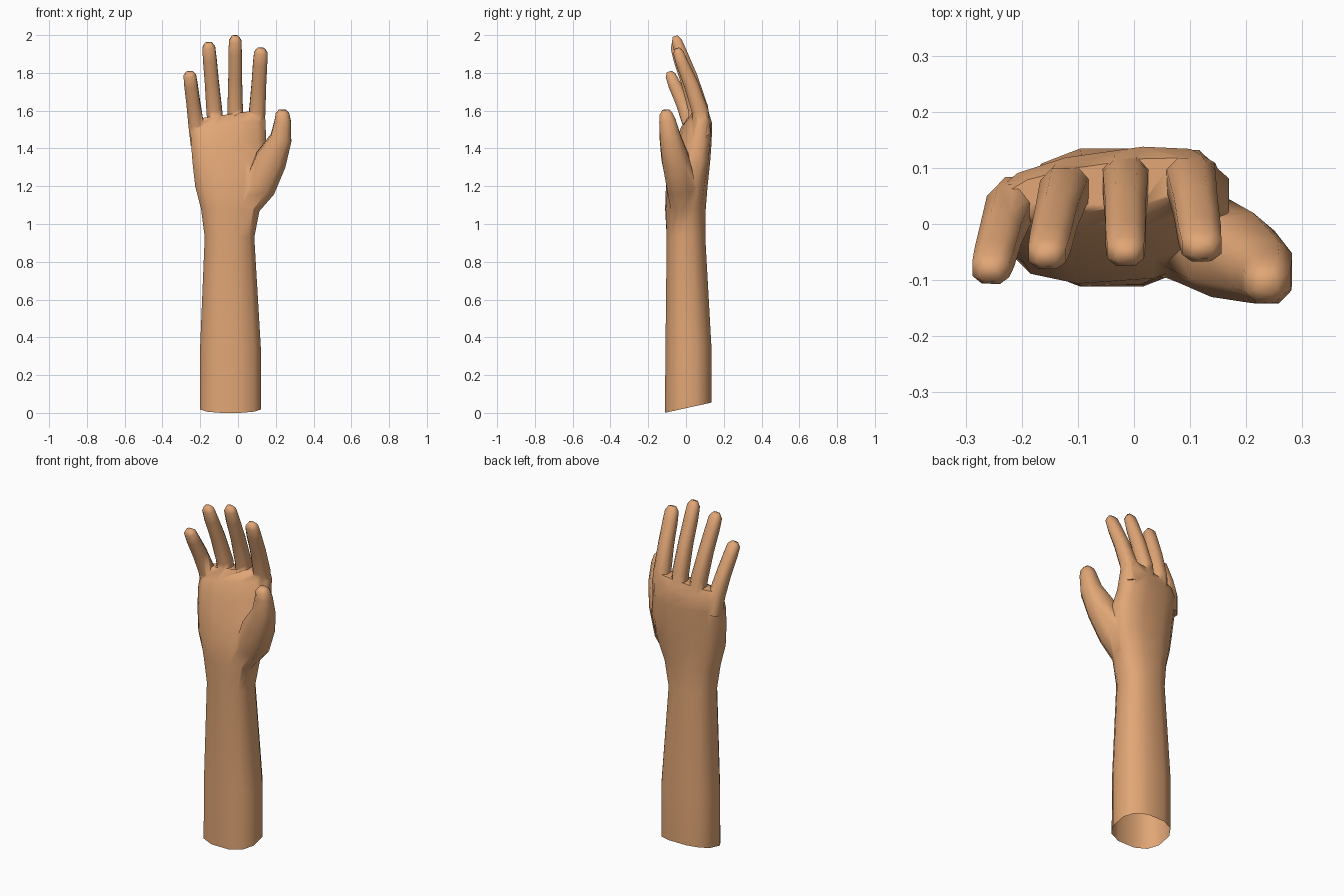
import bpy, bmesh, math
from mathutils import Vector

if "Cube" in bpy.data.objects:
    bpy.data.objects.remove(bpy.data.objects["Cube"])

skin = bpy.data.materials.new("skin tan")
skin.diffuse_color = (0.75, 0.38, 0.18, 1)
skin.use_nodes = True
skin.node_tree.nodes["Principled BSDF"].inputs["Base Color"].default_value = skin.diffuse_color


def loft(name, rings, sides, power=0.8, upright=False, shape=None):
    """Skin rounded rings (x, y, z, half width, half depth) along a path."""
    bm = bmesh.new()
    pts = [Vector(r[:3]) for r in rings]
    loops = []
    for i, (c, r) in enumerate(zip(pts, rings)):
        t = Vector((0, 0, 1))
        if not upright:
            t = (pts[min(i + 1, len(pts) - 1)] - pts[max(i - 1, 0)]).normalized()
        u = Vector((1, 0, 0))
        u = (u - t * u.dot(t)).normalized()
        v = t.cross(u)
        loop = []
        for k in range(sides):
            a = 2 * math.pi * (k + 0.5) / sides
            ca, sa = math.cos(a), math.sin(a)
            p = c + u * r[3] * math.copysign(abs(ca) ** power, ca) \
                  + v * r[4] * math.copysign(abs(sa) ** power, sa)
            loop.append(bm.verts.new(shape(p) if shape else p))
        loops.append(loop)
    for lo, hi in zip(loops, loops[1:]):
        for k in range(sides):
            n = (k + 1) % sides
            bm.faces.new((lo[k], lo[n], hi[n], hi[k]))
    bm.faces.new(loops[0][::-1])
    bm.faces.new(loops[-1])
    bmesh.ops.recalc_face_normals(bm, faces=bm.faces)
    me = bpy.data.meshes.new(name)
    bm.to_mesh(me)
    bm.free()
    me.materials.append(skin)
    ob = bpy.data.objects.new(name, me)
    bpy.context.collection.objects.link(ob)
    return ob


def arm_shape(p):
    # slanted cut at the elbow end, palm leaning forward on the little finger side
    if p.z < 0.1:
        p.z = 0.025 + 0.22 * p.y
    f = min(max((p.z - 1.0) / 0.4, 0), 1)
    p.y += 0.14 * (p.x + 0.04) * f
    if p.z > 1.45:
        p.z += 0.14 * (p.x + 0.02)
    return p


# forearm, wrist and palm: z, left, right, front, back
profile = [
    (0.00, -0.205, 0.125, -0.115, 0.138),
    (0.35, -0.205, 0.125, -0.112, 0.138),
    (0.93, -0.18, 0.09, -0.105, 0.105),
    (1.08, -0.20, 0.12, -0.112, 0.106),
    (1.20, -0.232, 0.165, -0.105, 0.112),
    (1.33, -0.247, 0.175, -0.075, 0.122),
    (1.44, -0.255, 0.155, -0.045, 0.130),
    (1.53, -0.257, 0.150, -0.015, 0.132),
    (1.585, -0.235, 0.135, 0.025, 0.110),
]
arm = loft("hand_and_forearm",
           [((l + r) / 2, (f + b) / 2, z, (r - l) / 2, (b - f) / 2)
            for z, l, r, f, b in profile], 12, 0.8, True, arm_shape)

# fingers: name, base x, tip x, base y, tip y, base z, tip z, half width
fingers = [
    ("index_finger", 0.094, 0.122, 0.088, -0.045, 1.47, 1.935, 0.048),
    ("middle_finger", -0.015, -0.015, 0.086, -0.053, 1.47, 2.0, 0.045),
    ("ring_finger", -0.114, -0.157, 0.068, -0.058, 1.47, 1.965, 0.046),
    ("little_finger", -0.208, -0.258, 0.040, -0.085, 1.42, 1.81, 0.045),
]
# along length, share of forward bend, width factor, depth factor
steps = [(0, 0, 1, 1), (0.28, 0.1, 0.96, 1), (0.58, 0.45, 0.86, 0.88),
         (0.82, 0.8, 0.84, 0.76), (0.95, 0.97, 0.78, 0.62), (1, 1.03, 0.42, 0.32)]
parts = []
for name, x0, x1, y0, y1, z0, z1, w in fingers:
    parts.append(loft(name, [(x0 + (x1 - x0) * s, y0 + (y1 - y0) * b,
                              z0 + (z1 - z0 - 0.005) * s, w * kw, 0.047 * kd)
                             for s, b, kw, kd in steps], 8))

# thumb with its fleshy base
parts.append(loft("thumb", [
    (0.03, -0.01, 1.06, 0.06, 0.07),
    (0.115, -0.025, 1.20, 0.09, 0.082),
    (0.175, -0.055, 1.34, 0.088, 0.078),
    (0.228, -0.083, 1.455, 0.060, 0.060),
    (0.237, -0.098, 1.545, 0.046, 0.047),
    (0.235, -0.106, 1.585, 0.038, 0.036),
    (0.236, -0.108, 1.605, 0.020, 0.018)], 8))

# weld fingers and thumb into one skin
bpy.context.view_layer.objects.active = arm
for part in parts:
    m = arm.modifiers.new("weld " + part.name, 'BOOLEAN')
    m.operation = 'UNION'
    m.solver = 'EXACT'
    m.object = part
    bpy.ops.object.modifier_apply(modifier=m.name)
    bpy.data.objects.remove(part)

# open elbow end, then soften the creases where fingers meet the palm
bm = bmesh.new()
bm.from_mesh(arm.data)
bm.normal_update()
bmesh.ops.delete(bm, geom=[f for f in bm.faces
                           if f.normal.z < -0.8 and f.calc_center_median().z < 0.1],
                 context='FACES')
bmesh.ops.remove_doubles(bm, verts=bm.verts, dist=0.002)
bm.to_mesh(arm.data)
bm.free()

arm.select_set(True)
bpy.ops.object.shade_smooth_by_angle(angle=math.radians(65))
